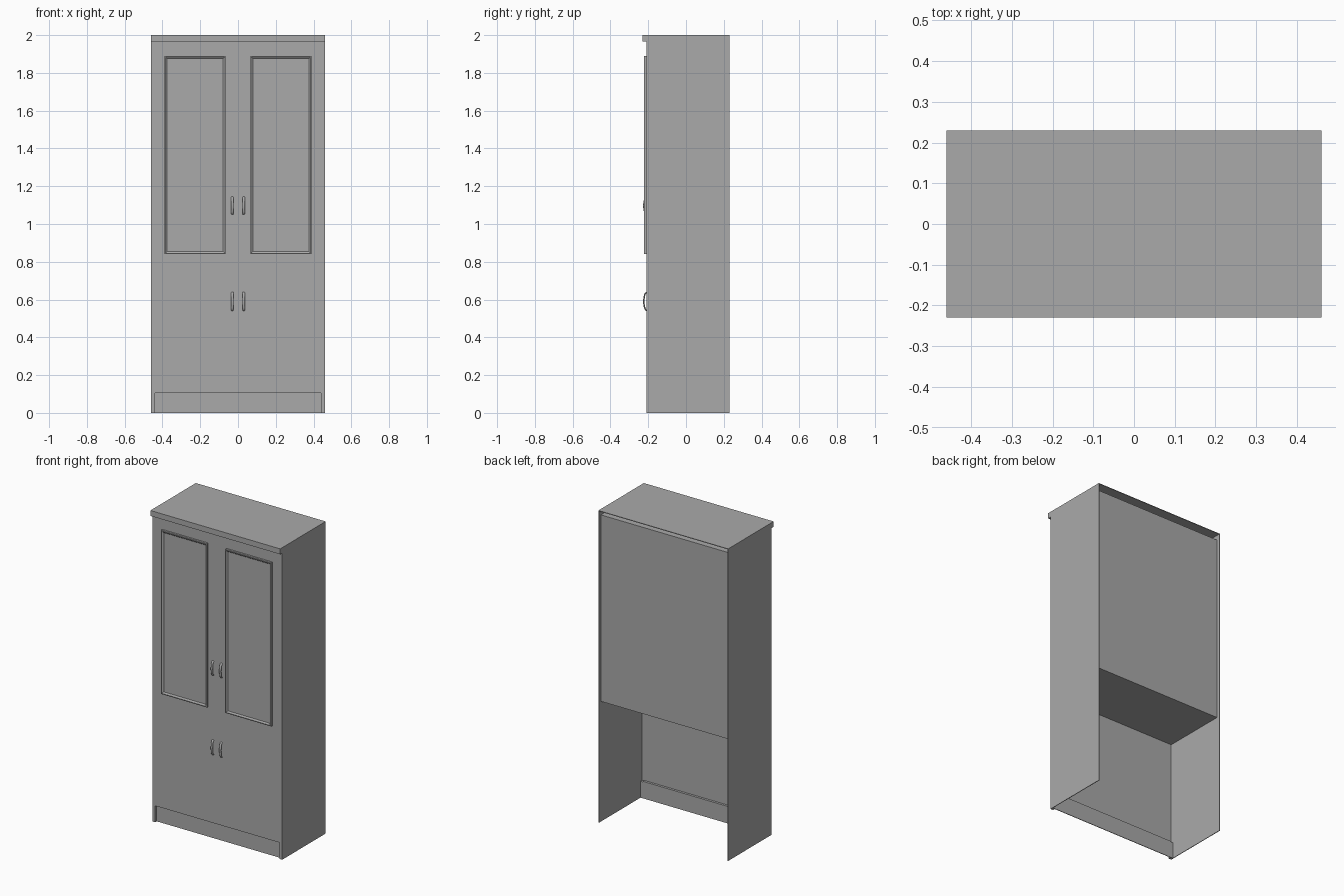
import bpy, bmesh, math

cube = bpy.data.objects.get("Cube")
if cube:
    bpy.data.objects.remove(cube, do_unlink=True)

# One painted grey finish
grey = bpy.data.materials.new("grey_paint")
grey.use_nodes = True
colour = (0.4, 0.4, 0.4, 1)
grey.diffuse_color = colour
grey.node_tree.nodes["Principled BSDF"].inputs["Base Color"].default_value = colour

# Overall dimensions
W, FRONT, BACK, T = 0.46, -0.21, 0.23, 0.004
LIP, HEIGHT, TOP, SHELF, KICK = -0.23, 2.0, 1.965, 0.77, 0.105


def finish(name, bm):
    bmesh.ops.recalc_face_normals(bm, faces=bm.faces)
    mesh = bpy.data.meshes.new(name)
    bm.to_mesh(mesh)
    bm.free()
    mesh.materials.append(grey)
    obj = bpy.data.objects.new(name, mesh)
    bpy.context.collection.objects.link(obj)
    return obj


def box(name, xs, ys, zs):
    bm = bmesh.new()
    bmesh.ops.create_cube(bm, size=1)
    for v in bm.verts:
        for axis, (lo, hi) in enumerate((xs, ys, zs)):
            v.co[axis] = lo if v.co[axis] < 0 else hi
    return finish(name, bm)


def door_panel(name, x0, x1, z0, z1):
    """Raised moulding around a slightly sunken field."""
    bm = bmesh.new()
    loops = []
    for inset, rise in ((0, 0), (0, 0.012), (0.005, 0.013), (0.011, 0.01), (0.015, 0.006)):
        corners = ((x0 + inset, z0 + inset), (x1 - inset, z0 + inset),
                   (x1 - inset, z1 - inset), (x0 + inset, z1 - inset))
        loops.append([bm.verts.new((x, FRONT - rise, z)) for x, z in corners])
    for a, b in zip(loops, loops[1:]):
        for i in range(4):
            j = (i + 1) % 4
            bm.faces.new((a[i], a[j], b[j], b[i]))
    bm.faces.new(loops[-1])
    bm.faces.new(loops[0])
    return finish(name, bm)


def handle(name, x, z0, z1):
    """Bowed pull with an oval section, swept along an arc."""
    bm = bmesh.new()
    steps, sides, rings = 12, 10, []
    mid, half = (z0 + z1) / 2, (z1 - z0) / 2 - 0.004
    for s in range(steps + 1):
        t = math.pi * s / steps
        y, z = FRONT - 0.013 * math.sin(t), mid - half * math.cos(t)
        ty, tz = -0.013 * math.cos(t), half * math.sin(t)
        length = math.hypot(ty, tz)
        ny, nz = -tz / length, ty / length
        ring = []
        for k in range(sides):
            a = 2 * math.pi * k / sides
            off = 0.004 * math.sin(a)
            ring.append(bm.verts.new((x + 0.007 * math.cos(a), y + off * ny, z + off * nz)))
        rings.append(ring)
    for a, b in zip(rings, rings[1:]):
        for i in range(sides):
            j = (i + 1) % sides
            bm.faces.new((a[i], a[j], b[j], b[i]))
    bm.faces.new(rings[0])
    bm.faces.new(rings[-1])
    obj = finish(name, bm)
    bpy.ops.object.select_all(action='DESELECT')
    obj.select_set(True)
    bpy.context.view_layer.objects.active = obj
    bpy.ops.object.shade_smooth_by_angle(angle=math.radians(40))


# Carcass: front wall, upper back, shelf and ceiling
box("front_wall", (-W, W), (FRONT, FRONT + T), (KICK, TOP))
box("back_panel", (-W + T, W - T), (BACK - 0.02 - T, BACK - 0.02), (SHELF, TOP - T))
box("shelf", (-W + T, W - T), (FRONT + T, BACK - 0.02), (SHELF, SHELF + T))
box("ceiling", (-W + T, W - T), (FRONT + T, BACK - 0.02), (TOP - T, TOP))

# Hollow top cap, open at the back, overhanging the front
box("top_board", (-W, W), (LIP, BACK), (HEIGHT - T, HEIGHT))
box("top_lip_front", (-W, W), (LIP, LIP + T), (TOP, HEIGHT - T))
box("top_lip_underside", (-W, W), (LIP, FRONT + T), (TOP, TOP + T))

# Recessed plinth under the doors
box("kickboard", (-0.44, 0.44), (FRONT + 0.015, FRONT + 0.015 + T), (0, KICK))
box("kickboard_soffit", (-0.44, 0.44), (FRONT, FRONT + 0.015 + T), (KICK, KICK + T))

# Mirrored parts
for side, s in (("left", 1), ("right", -1)):
    def span(a, b):
        return tuple(sorted((s * a, s * b)))
    box(f"{side}_side", span(W - T, W), (FRONT, BACK), (0, TOP))
    box(f"{side}_top_end", span(W - T, W), (LIP, BACK), (TOP, HEIGHT - T))
    box(f"{side}_foot_strip", span(0.44, W), (FRONT, FRONT + 0.015 + T), (0, KICK))
    door_panel(f"{side}_door_panel", *span(0.065, 0.39), 0.84, 1.89)
    handle(f"{side}_upper_handle", s * 0.03, 1.05, 1.145)
    handle(f"{side}_lower_handle", s * 0.03, 0.54, 0.64)
